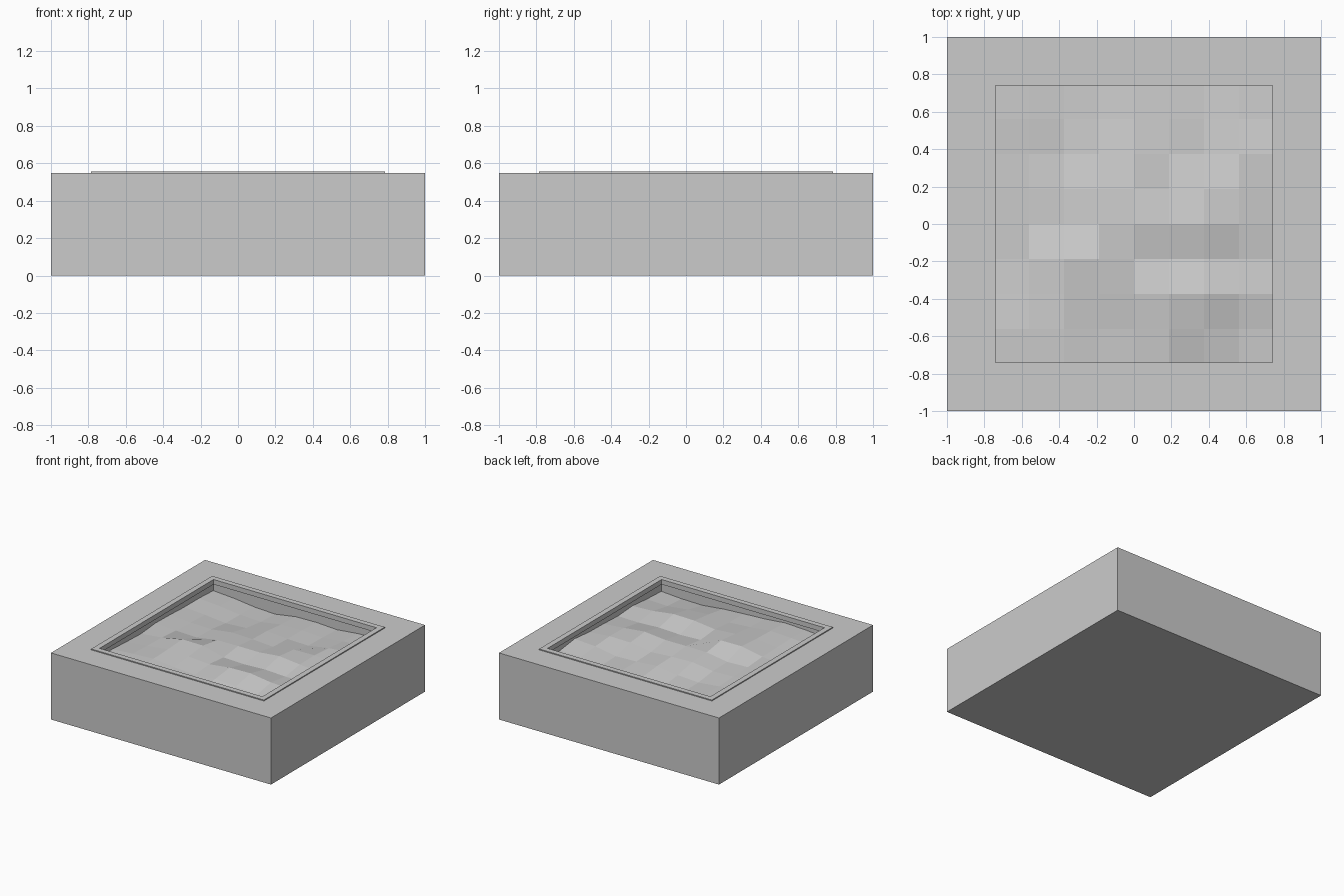
import bpy, bmesh

if "Cube" in bpy.data.objects:
    bpy.data.objects.remove(bpy.data.objects["Cube"])

TOP = 0.547      # top of the block
PIT = 0.75       # half width of the opening
WATER = 0.468    # mean water level


def square_loft(name, rings, cap_start=False, cap_end=False, closed=False):
    """Skin a list of (half_width, z) square rings into one mesh."""
    bm = bmesh.new()
    loops = [[bm.verts.new((sx * w, sy * w, z))
              for sx, sy in ((-1, -1), (1, -1), (1, 1), (-1, 1))]
             for w, z in rings]
    pairs = list(zip(loops, loops[1:]))
    if closed:
        pairs.append((loops[-1], loops[0]))
    for a, b in pairs:
        for i in range(4):
            j = (i + 1) % 4
            bm.faces.new((a[i], a[j], b[j], b[i]))
    if cap_start:
        bm.faces.new(loops[0])
    if cap_end:
        bm.faces.new(loops[-1])
    return finish(name, bm, True)


def finish(name, bm, recalc=False):
    if recalc:
        bmesh.ops.recalc_face_normals(bm, faces=bm.faces)
    me = bpy.data.meshes.new(name)
    bm.to_mesh(me)
    bm.free()
    ob = bpy.data.objects.new(name, me)
    bpy.context.collection.objects.link(ob)
    return ob


# Outer block with a square pit
square_loft("basin_block",
            [(1, 0), (1, TOP), (PIT, TOP), (PIT, 0.34)],
            cap_start=True, cap_end=True)

# Thin raised lip around the opening
square_loft("rim_lip",
            [(0.785, 0.515), (0.785, 0.555), (0.74, 0.555), (0.74, 0.515)],
            closed=True)

# Choppy low-poly water: rise of each cell towards +y (thousandths), front row first
RISE = [
    (8, 4, 8, 0, 0, 56, 16, 8),
    (-10, -4, 16, 16, 16, 24, 48, 16),
    (-6, -2, 24, 12, -44, -44, -36, -12),
    (16, -44, -70, 16, 28, 28, 48, 8),
    (-4, -8, 0, -16, -16, -40, 4, 4),
    (-8, -8, -36, -36, 28, -40, -40, 16),
    (0, 2, -6, -36, 0, 0, -8, -24),
    (-8, -8, -8, -8, -8, -8, -8, -8),
]
N = 8
bm = bmesh.new()
columns = []
for i in range(N + 1):
    left, right = max(i - 1, 0), min(i, N - 1)
    heights = [0.0]
    for row in RISE:
        heights.append(heights[-1] + (row[left] + row[right]) / 2000)
    mean = sum(heights) / len(heights)
    columns.append([bm.verts.new((PIT * (2 * i / N - 1), PIT * (2 * j / N - 1),
                                  WATER + h - mean))
                    for j, h in enumerate(heights)])
for i in range(N):
    for j in range(N):
        bm.faces.new((columns[i][j], columns[i + 1][j],
                      columns[i + 1][j + 1], columns[i][j + 1]))
finish("water_surface", bm)
